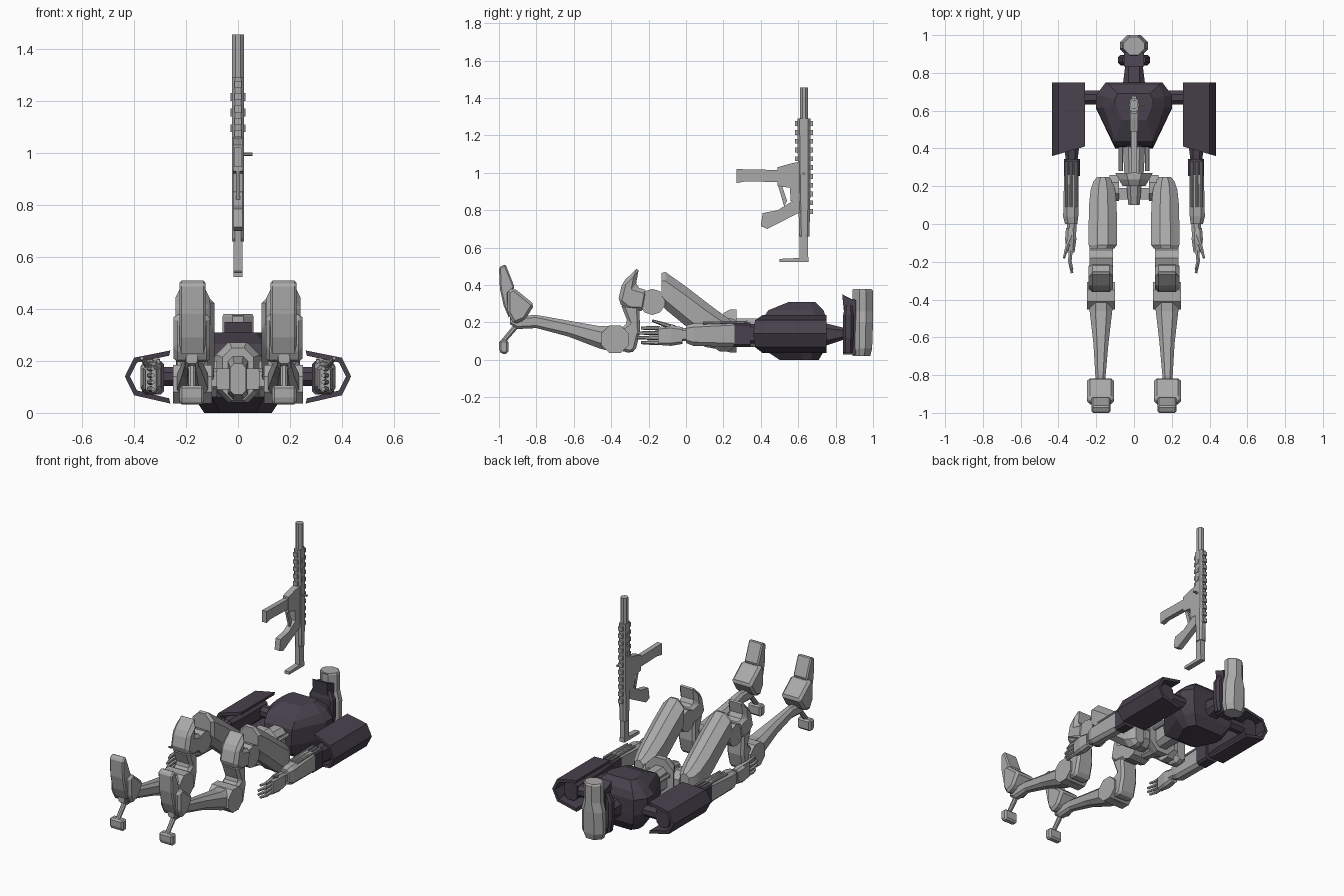
import bpy
import bmesh
import math
from mathutils import Vector

start_cube = bpy.data.objects.get("Cube")
if start_cube:
    bpy.data.objects.remove(start_cube, do_unlink=True)


def make_material(name, colour):
    material = bpy.data.materials.new(name)
    material.use_nodes = True
    material.diffuse_color = colour
    material.node_tree.nodes["Principled BSDF"].inputs["Base Color"].default_value = colour
    return material


LIGHT = make_material("light_grey_metal", (.40, .40, .40, 1))
DARK = make_material("dark_violet_grey", (.064, .053, .073, 1))


def loft(name, rings, material, mirror=False):
    """Skin a closed solid through rings with equal point counts."""
    bm = bmesh.new()
    loops = [[bm.verts.new(point) for point in ring] for ring in rings]
    count = len(loops[0])
    for lower, upper in zip(loops, loops[1:]):
        for i in range(count):
            j = (i + 1) % count
            bm.faces.new((lower[i], lower[j], upper[j], upper[i]))
    bm.faces.new(loops[0])
    bm.faces.new(loops[-1])
    bmesh.ops.recalc_face_normals(bm, faces=bm.faces)
    mesh = bpy.data.meshes.new(name)
    bm.to_mesh(mesh)
    bm.free()
    mesh.materials.append(material)
    part = bpy.data.objects.new(name, mesh)
    bpy.context.collection.objects.link(part)
    if mirror:
        part.modifiers.new("mirror", "MIRROR")
    return part


def place(axis, t, a, b):
    """Put a cross-section point on its plane across the given axis."""
    return {"x": (t, a, b), "y": (a, t, b), "z": (a, b, t)}[axis]


def hull(name, axis, sections, material, mirror=False, cut=.25):
    """Loft chamfered rectangles given as (t, a_min, a_max, b_min, b_max)."""
    rings = []
    for t, a0, a1, b0, b1 in sections:
        c = cut * min(a1 - a0, b1 - b0)
        outline = [(a0 + c, b0), (a1 - c, b0), (a1, b0 + c), (a1, b1 - c),
                   (a1 - c, b1), (a0 + c, b1), (a0, b1 - c), (a0, b0 + c)]
        rings.append([place(axis, t, a, b) for a, b in outline])
    return loft(name, rings, material, mirror)


def plate(name, profile, x0, x1, material=LIGHT, mirror=False, bevel=0):
    """Extrude a side profile of (y, z) points across the width."""
    rings = [[(x, y, z) for y, z in profile] for x in (x0, x1)]
    part = loft(name, rings, material)
    if bevel:
        modifier = part.modifiers.new("chamfer", "BEVEL")
        modifier.width = bevel
        modifier.segments = 1
    if mirror:
        part.modifiers.new("mirror", "MIRROR")
    return part


def box(name, x0, x1, y0, y1, z0, z1, material=LIGHT, mirror=False):
    return plate(name, [(y0, z0), (y1, z0), (y1, z1), (y0, z1)], x0, x1, material, mirror)


def tube(name, start, end, r0, r1, material=LIGHT, mirror=False, sides=8):
    start, end = Vector(start), Vector(end)
    turn = (end - start).to_track_quat("Z", "Y")
    angles = [math.tau * (i + .5) / sides for i in range(sides)]
    rings = [[centre + turn @ Vector((radius * math.cos(a), radius * math.sin(a), 0))
              for a in angles] for centre, radius in ((start, r0), (end, r1))]
    return loft(name, rings, material, mirror)


# Torso: stacked outlines, broad at the shoulders and narrow at the waist
def chest_ring(z, waist_y, neck_y, waist, middle, neck):
    low = waist_y + (neck_y - waist_y) * .6
    high = waist_y + (neck_y - waist_y) * .8
    half = [(waist, waist_y), (middle, low), (middle, high), (neck, neck_y)]
    outline = half + [(-x, y) for x, y in reversed(half)]
    return [(x, y, z) for x, y in outline]


loft("torso", [chest_ring(0, .50, .71, .07, .13, .10),
               chest_ring(.06, .41, .745, .10, .17, .14),
               chest_ring(.12, .40, .75, .10, .20, .15),
               chest_ring(.22, .41, .75, .10, .20, .15),
               chest_ring(.265, .44, .735, .10, .16, .13),
               chest_ring(.31, .55, .69, .065, .10, .085)], DARK)

# Neck and head: dark core with a light shell at the back
hull("neck", "y", [(.73, -.06, .06, .07, .20), (.85, -.045, .045, .11, .17)], DARK)
plate("head_core", [(.835, .35), (.885, .325), (.91, .32), (.91, .03), (.84, .03), (.85, .2)],
      -.052, .052, DARK)
hull("head_sides", "z", [(.04, -.07, .07, .84, .89), (.12, -.085, .085, .84, .895),
                         (.24, -.085, .085, .84, .895), (.29, -.06, .06, .85, .89)], DARK)
tube("head_tube", (0, .935, .1), (0, .935, .376), .048, .048, DARK)
hull("head_shell", "z", [(.02, -.06, .06, .89, .985), (.06, -.075, .075, .89, .995),
                         (.2, -.075, .075, .89, 1), (.26, -.06, .06, .89, 1),
                         (.37, -.06, .06, .89, 1), (.38, -.055, .055, .895, .99)],
     LIGHT, cut=.35)

# Shoulder armour: open channel wrapped round the upper arm
outer = [(.26, .24), (.40, .212), (.435, .14), (.40, .068), (.26, .036)]
inner = [(.265, .056), (.388, .086), (.415, .14), (.388, .194), (.265, .22)]
channel = outer + inner
loft("shoulder_armour", [[(x, .75, z) for x, z in channel],
                         [(x, .41 - (x - .26) * .29, z) for x, z in channel]], DARK, True)

# Arms
tube("shoulder_joint", (.17, .67, .14), (.33, .67, .14), .04, .04, DARK, True)
hull("upper_arm", "y", [(.33, .30, .36, .09, .19), (.45, .285, .375, .08, .20),
                        (.71, .285, .375, .08, .20)], DARK, True)
hull("elbow", "y", [(.255, .285, .37, .07, .20), (.345, .285, .37, .07, .20)], DARK, True, .15)
hull("forearm", "y", [(0, .30, .365, .09, .185), (.04, .295, .375, .075, .195),
                      (.26, .295, .37, .07, .205)], LIGHT, True)
for x in (.307, .333, .358):
    tube("forearm_rod", (x, .09, .197), (x, .33, .202), .008, .008, LIGHT, True)
hull("wrist", "y", [(-.04, .305, .355, .1, .17), (.01, .305, .355, .1, .17)], LIGHT, True)
hull("palm", "y", [(-.15, .315, .355, .08, .175), (-.08, .305, .365, .075, .185),
                   (-.02, .31, .36, .085, .175)], LIGHT, True)
for i in range(4):
    z = .092 + i * .026
    tip = -.24 - .02 * (i in (1, 2))
    tube("finger_base", (.335, -.14, z), (.34, -.2, z), .012, .011, LIGHT, True, 6)
    tube("finger_tip", (.34, -.195, z), (.328, tip, z), .011, .008, LIGHT, True, 6)
tube("thumb", (.33, -.06, .17), (.35, -.11, .185), .015, .013, LIGHT, True, 6)
tube("thumb_tip", (.35, -.105, .185), (.37, -.18, .21), .012, .007, LIGHT, True, 6)

# Waist and pelvis
hull("waist", "y", [(.25, -.05, .05, .07, .22), (.42, -.06, .06, .07, .22)], LIGHT)
tube("waist_piston", (.07, .28, .18), (.07, .42, .18), .014, .014, LIGHT, True)
hull("pelvis_plate", "y", [(.2, -.06, .06, .05, .25), (.235, -.08, .08, .04, .27),
                           (.27, -.1, .1, .04, .27)], LIGHT, cut=.3)
hull("pelvis_core", "y", [(.1, -.03, .03, .07, .19), (.21, -.04, .04, .05, .22)], LIGHT)
box("hip_bar", -.13, .13, .13, .19, .09, .17)
tube("hip_joint", (.08, .19, .13), (.13, .19, .13), .075, .075, LIGHT, True)

# Thighs: long rounded shells rising to the knees
thigh = hull("thigh", "y", [(-.13, .105, .235, .30, .465), (-.11, .09, .24, .27, .47),
                            (0, .09, .24, .18, .392), (.1, .092, .238, .10, .315),
                            (.18, .1, .23, .045, .255), (.225, .115, .215, .045, .222),
                            (.25, .135, .195, .06, .205)], LIGHT, True, .32)
bpy.context.view_layer.objects.active = thigh
thigh.select_set(True)
bpy.ops.object.shade_smooth_by_angle(angle=math.radians(25))

# Knees and folded shins
tube("knee_joint", (.11, -.18, .31), (.235, -.18, .31), .07, .07, LIGHT, True, 10)
plate("knee_guard", [(-.25, .5), (-.34, .415), (-.365, .31), (-.31, .265), (-.22, .26),
                     (-.2, .37), (-.27, .39)], .11, .24, LIGHT, True, .02)
plate("shin", [(-.35, .3), (-.25, .29), (-.245, .15), (-.27, .05), (-.3, .035),
               (-.38, .06), (-.36, .16), (-.31, .2)], .115, .235, LIGHT, True, .015)
tube("hock_joint", (.1, -.38, .11), (.25, -.38, .11), .08, .08, LIGHT, True)

# Lower legs
hull("lower_leg", "y", [(-.36, .115, .235, .035, .18), (-.46, .115, .235, .06, .18),
                        (-.63, .135, .215, .125, .21), (-.8, .15, .205, .17, .24),
                        (-.9, .15, .205, .165, .235), (-.94, .155, .2, .19, .225)], LIGHT, True)

# Feet: toe plate, instep and heel spur
plate("toe", [(-1, .495), (-.965, .512), (-.915, .385), (-.95, .355), (-.945, .22),
              (-.975, .29), (-.995, .38)], .125, .225, LIGHT, True, .008)
plate("instep", [(-.955, .37), (-.92, .385), (-.84, .32), (-.81, .295), (-.86, .215),
                 (-.92, .19), (-.955, .25)], .107, .248, LIGHT, True, .015)
tube("heel_rod", (.177, -.9, .19), (.177, -.985, .09), .016, .014, LIGHT, True)
plate("heel_pad", [(-1, .05), (-.985, .03), (-.95, .035), (-.95, .105), (-1, .105)],
      .13, .225, LIGHT, True, .01)

# Rifle standing upright above the chest
hull("rifle_body", "z", [(.66, -.024, .024, .605, .66), (.9, -.024, .024, .60, .665),
                         (1.29, -.024, .024, .595, .665)], LIGHT)
tube("rifle_barrel", (0, .631, 1.28), (0, .631, 1.455), .024, .024)
box("rifle_stock_rod", -.017, .017, .608, .652, .53, .67)
plate("rifle_butt", [(.5, .522), (.655, .522), (.655, .55), (.61, .545), (.5, .54)],
      -.017, .017)
plate("rifle_receiver", [(.49, .93), (.49, 1.03), (.56, 1.05), (.61, 1.06), (.61, .85),
                         (.56, .85), (.555, .92)], -.02, .02)
plate("rifle_magazine", [(.27, .945), (.32, .955), (.5, .95), (.5, 1.015), (.27, 1.02)],
      -.016, .016)
plate("rifle_grip", [(.61, .88), (.555, .84), (.49, .8), (.41, .785), (.4, .715),
                     (.435, .7), (.61, .79)], -.018, .018)
plate("trigger_guard", [(.49, .94), (.51, .94), (.54, .85), (.525, .82)], -.008, .008)
tube("rifle_bolt", (.02, .63, .995), (.055, .63, .995), .007, .007)
for i in range(11):
    z = .78 + i * .047
    box("back_rail_tooth", -.014, .014, .66, .678, z, z + .026)
    if i > 5:
        box("front_rail_tooth", -.014, .014, .584, .602, z, z + .026)
for z in (1.08, 1.14, 1.2):
    box("side_rail_plate", .02, .028, .62, .64, z, z + .03, LIGHT, True)
